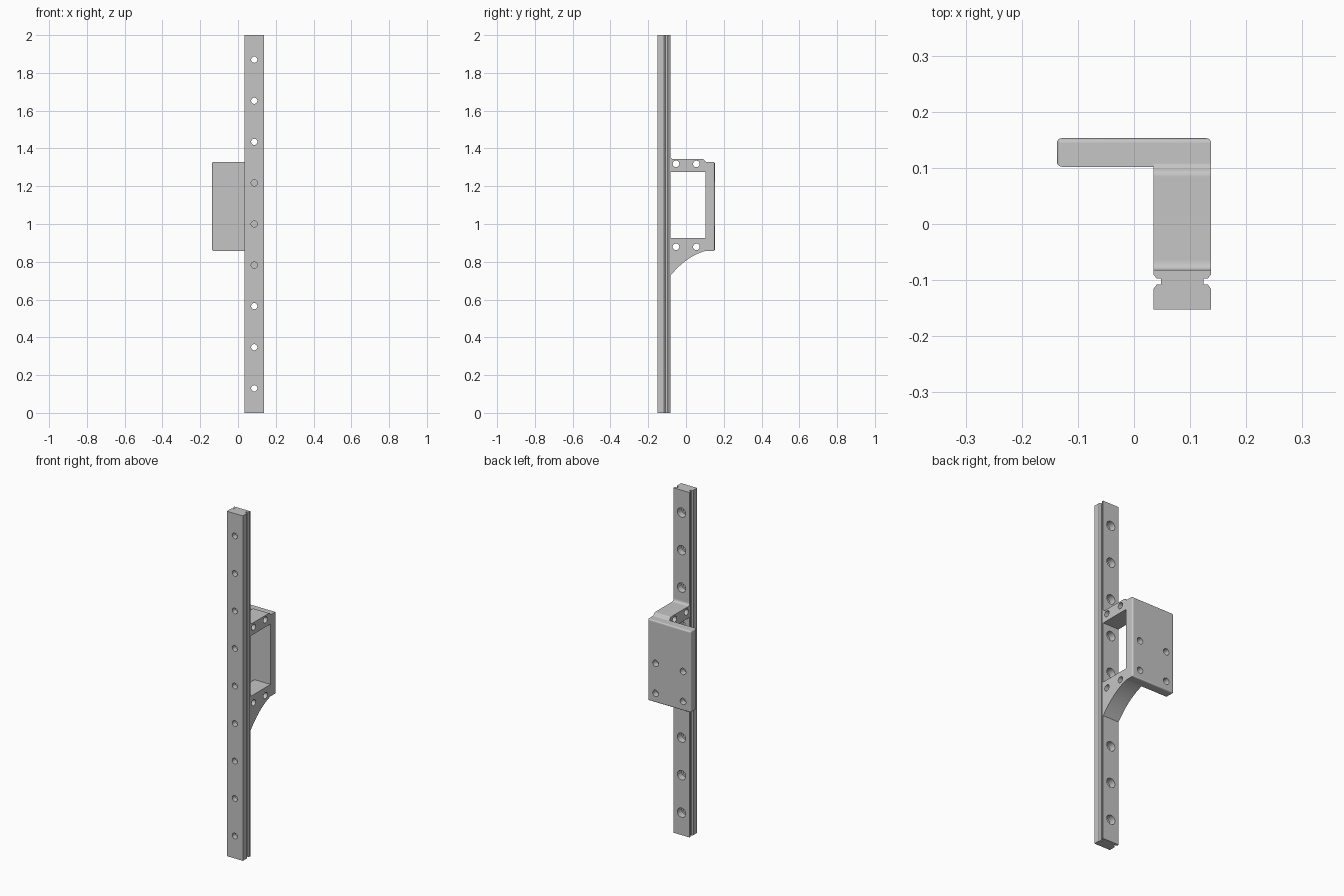
import bpy, bmesh
from math import pi
from mathutils import Matrix, Vector

if "Cube" in bpy.data.objects:
    bpy.data.objects.remove(bpy.data.objects["Cube"])

grey = bpy.data.materials.new("light grey")
grey.use_nodes = True
COLOUR = (0.56, 0.56, 0.56, 1)
grey.diffuse_color = COLOUR
grey.node_tree.nodes["Principled BSDF"].inputs["Base Color"].default_value = COLOUR

X0, X1 = 0.0345, 0.1375         # width of rail and arms
XC = (X0 + X1) / 2
FRONT, RAIL_BACK = -0.152, -0.082
PLATE_FRONT, PLATE_BACK = 0.102, 0.153
PLATE_LOW, PLATE_TOP = 0.857, 1.329


def to_object(name, bm):
    bmesh.ops.recalc_face_normals(bm, faces=bm.faces)
    mesh = bpy.data.meshes.new(name)
    bm.to_mesh(mesh)
    bm.free()
    mesh.materials.append(grey)
    obj = bpy.data.objects.new(name, mesh)
    bpy.context.collection.objects.link(obj)
    return obj


def extrude(name, points, direction):
    bm = bmesh.new()
    face = bm.faces.new([bm.verts.new(p) for p in points])
    new = bmesh.ops.extrude_face_region(bm, geom=[face])["geom"]
    bmesh.ops.translate(bm, vec=direction,
                        verts=[v for v in new if isinstance(v, bmesh.types.BMVert)])
    return to_object(name, bm)


def boolean(obj, other, operation):
    mod = obj.modifiers.new("boolean", 'BOOLEAN')
    mod.operation, mod.solver, mod.object = operation, 'EXACT', other
    bpy.context.view_layer.objects.active = obj
    bpy.ops.object.modifier_apply(modifier=mod.name)
    bpy.data.objects.remove(other)


def drill(obj, centres, radius, depth, axis):
    """Cut a set of equal round holes along the x or y axis."""
    bm = bmesh.new()
    turn = Matrix.Rotation(pi / 2, 4, 'Y' if axis == 'x' else 'X')
    for c in centres:
        bmesh.ops.create_cone(bm, cap_ends=True, segments=32, radius1=radius,
                              radius2=radius, depth=depth,
                              matrix=Matrix.Translation(c) @ turn)
    cutter = to_object("hole_cutter", bm)
    cutter.hide_render = True
    boolean(obj, cutter, 'DIFFERENCE')


def bezier(a, b, c, steps=6):
    a, b, c = Vector(a), Vector(b), Vector(c)
    return [tuple(a.lerp(b, i / steps).lerp(b.lerp(c, i / steps), i / steps))
            for i in range(steps + 1)]


def smooth(obj):
    bpy.ops.object.select_all(action='DESELECT')
    obj.select_set(True)
    bpy.context.view_layer.objects.active = obj
    bpy.ops.object.shade_smooth_by_angle(angle=pi / 6)
    # Keeps the large faces evenly flat beside the rounded edges
    obj.modifiers.new("flat_faces", 'WEIGHTED_NORMAL').keep_sharp = True


# Guide rail: mirrored half section with a groove down each side
half = [(0.0515, FRONT), (0.0515, -0.116), (0.0455, -0.108), (0.038, -0.108),
        (0.038, -0.097), (0.0455, -0.097), (0.0515, -0.09), (0.0515, RAIL_BACK)]
section = [(XC + x, y, 0) for x, y in half]
section += [(XC - x, y, 0) for x, y in reversed(half)]
rail = extrude("guide_rail", section, (0, 0, 2))
heights = [1 + 0.2175 * i for i in range(-4, 5)]
drill(rail, [(XC, FRONT, z) for z in heights], 0.0165, 0.3, 'y')
drill(rail, [(XC, RAIL_BACK, z) for z in heights], 0.027, 0.078, 'y')   # counterbores

# Mounting plate with rounded back and free end
bm = bmesh.new()
bmesh.ops.create_cube(bm, size=1)
for v in bm.verts:
    v.co = (v.co.x * 2 * X1,
            PLATE_BACK if v.co.y > 0 else PLATE_FRONT,
            PLATE_TOP if v.co.z > 0 else PLATE_LOW)
rounded = [e for e in bm.edges
           if all(v.co.y > PLATE_BACK - 0.001 for v in e.verts)
           or all(v.co.x < 0.001 - X1 for v in e.verts)]
bmesh.ops.bevel(bm, geom=rounded, offset=0.009, segments=4, profile=0.5,
                affect='EDGES')
bracket = to_object("mounting_bracket", bm)

# Upper arm, filleted into the rail and stepping smoothly down to the plate
INSIDE = 0.12
upper = bezier((RAIL_BACK, 1.36), (RAIL_BACK, 1.344), (-0.064, 1.344))
upper += bezier((0.084, 1.344), (0.093, 1.344), (0.097, 1.337))
upper += bezier((0.097, 1.337), (0.102, PLATE_TOP), (0.112, PLATE_TOP - 0.0005))[1:]
upper += [(INSIDE, 1.32), (INSIDE, 1.276), (RAIL_BACK, 1.276)]

# Lower arm with a curved gusset underneath
lower = bezier((RAIL_BACK, 0.727), (0.0, 0.828), (0.104, PLATE_LOW + 0.001), 12)
lower += [(INSIDE, 0.87), (INSIDE, 0.926), (RAIL_BACK, 0.926)]

for outline in (upper, lower):
    arm = extrude("arm", [(X0, y, z) for y, z in outline], (X1 - X0, 0, 0))
    boolean(bracket, arm, 'UNION')

# Cross holes through the arms, blind holes in the plate
drill(bracket, [(XC, y, z) for y in (-0.053, 0.055) for z in (0.879, 1.318)],
      0.0175, 0.3, 'x')
drill(bracket, [(x, PLATE_BACK, z) for x in (-0.088, 0.088) for z in (0.911, 1.085)],
      0.0185, 0.07, 'y')

for obj in (rail, bracket):
    smooth(obj)
